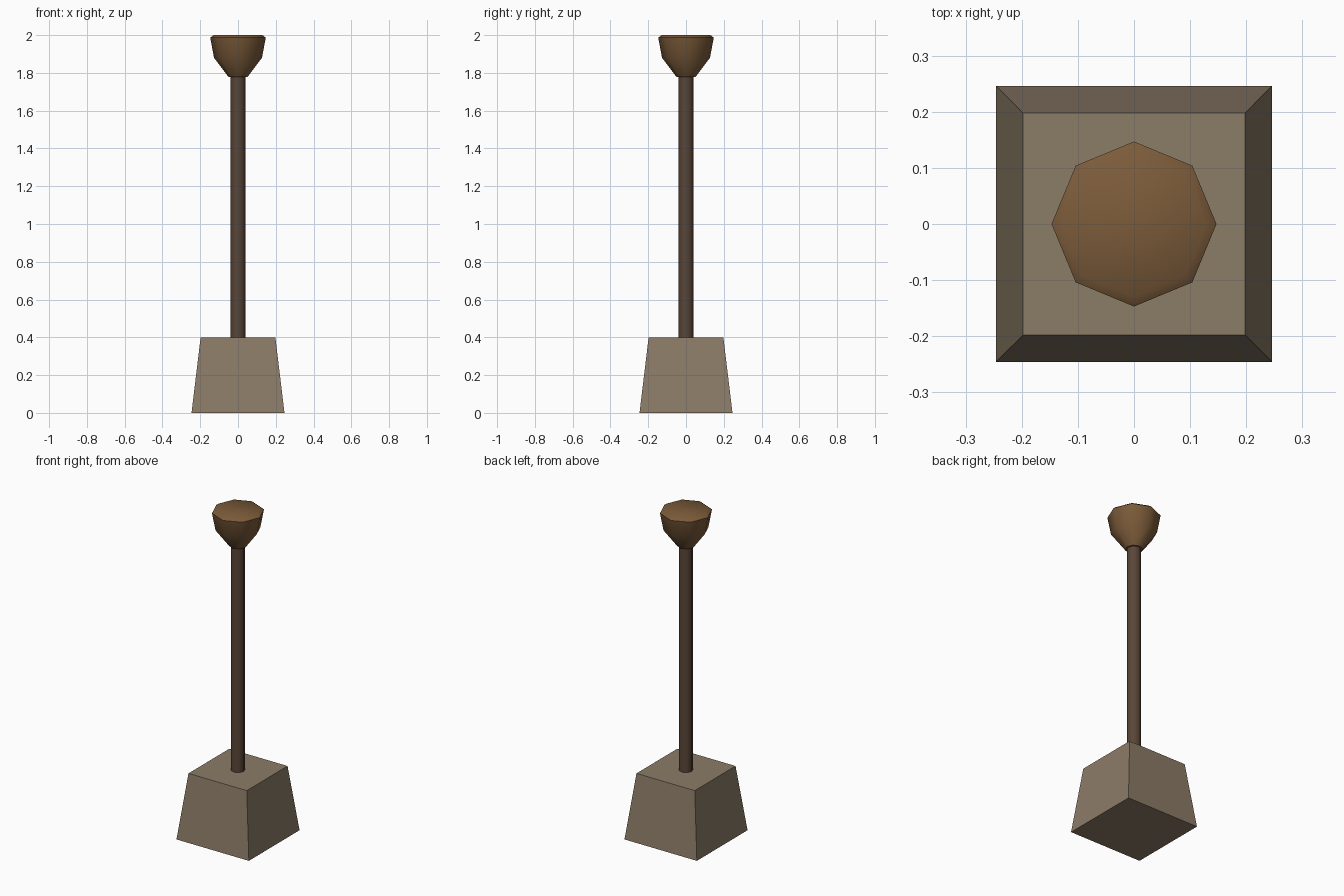
import bpy, bmesh
from math import cos, sin, pi, radians

if "Cube" in bpy.data.objects:
    bpy.data.objects.remove(bpy.data.objects["Cube"])


def material(name, rgb):
    mat = bpy.data.materials.new(name)
    mat.diffuse_color = (*rgb, 1)
    mat.use_nodes = True
    mat.node_tree.nodes["Principled BSDF"].inputs["Base Color"].default_value = mat.diffuse_color
    return mat


def lathe(name, profile, sides, turn, mat, smooth):
    """Stack polygon rings of (radius, height), cap both ends."""
    bm = bmesh.new()
    rings = [[bm.verts.new((r * cos(turn + 2 * pi * i / sides),
                            r * sin(turn + 2 * pi * i / sides), z))
              for i in range(sides)] for r, z in profile]
    for lo, hi in zip(rings, rings[1:]):
        for i in range(sides):
            j = (i + 1) % sides
            bm.faces.new((lo[i], lo[j], hi[j], hi[i]))
    bm.faces.new(rings[0][::-1])
    bm.faces.new(rings[-1])
    mesh = bpy.data.meshes.new(name)
    bm.to_mesh(mesh)
    bm.free()
    mesh.materials.append(mat)
    obj = bpy.data.objects.new(name, mesh)
    bpy.context.collection.objects.link(obj)
    if smooth:
        bpy.ops.object.select_all(action='DESELECT')
        obj.select_set(True)
        bpy.context.view_layer.objects.active = obj
        bpy.ops.object.shade_smooth_by_angle(angle=radians(50))
    return obj


stone = material("stone", (0.26, 0.20, 0.135))
dark_wood = material("dark_wood", (0.10, 0.06, 0.038))
light_wood = material("light_wood", (0.20, 0.105, 0.042))

# Tapered square footing
k = 2 ** 0.5
lathe("base", [(0.246 * k, 0), (0.198 * k, 0.4)], 4, pi / 4, stone, False)

# Octagonal post
lathe("post", [(0.04, 0.395), (0.04, 1.785)], 8, 0, dark_wood, True)

# Flared octagonal head with a bevelled rim
lathe("head", [(0.05, 1.778), (0.127, 1.88), (0.147, 1.987), (0.129, 2.0)],
      8, 0, light_wood, True)
